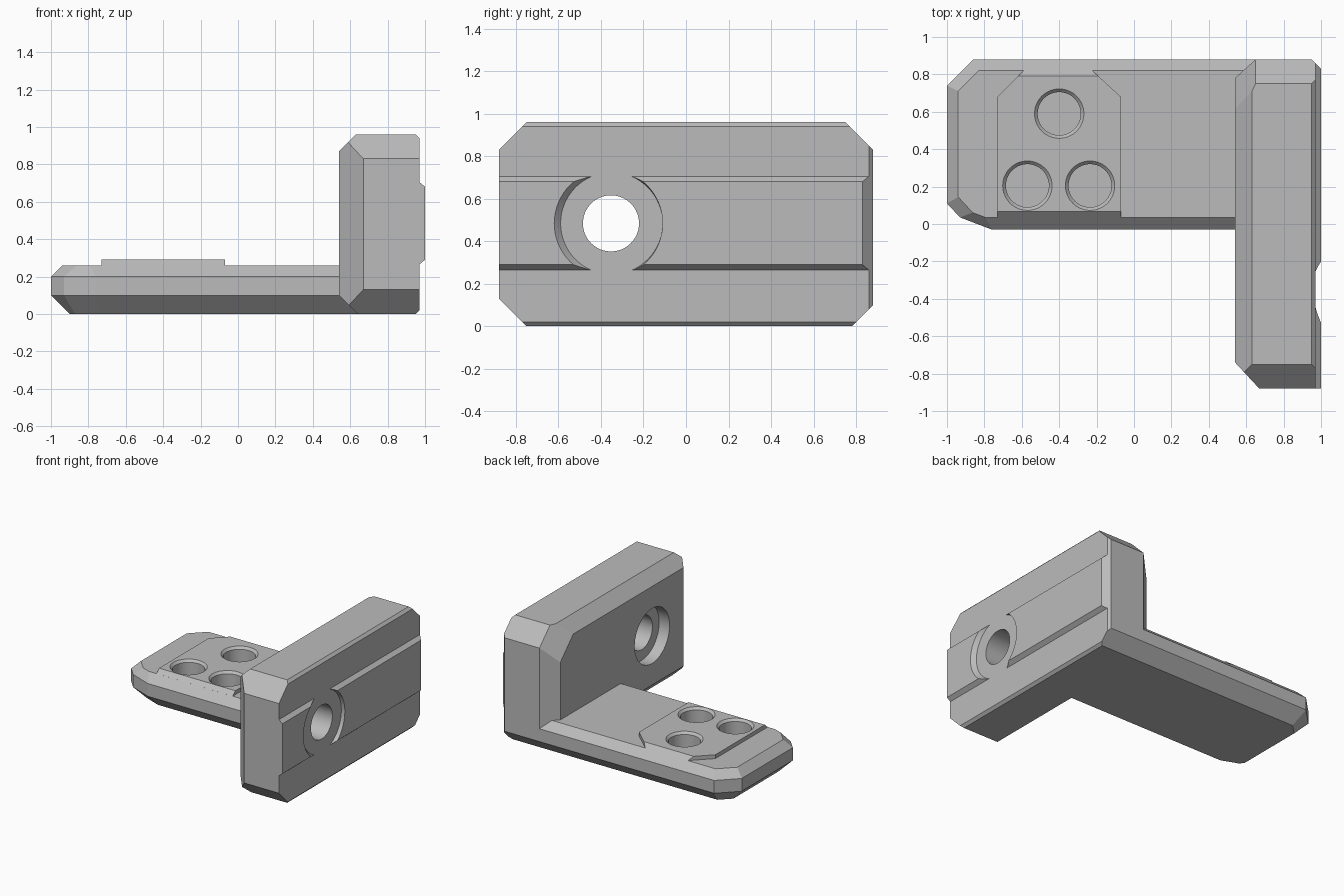
import bpy
import bmesh
import math
from mathutils import Vector

if "Cube" in bpy.data.objects:
    bpy.data.objects.remove(bpy.data.objects["Cube"], do_unlink=True)

grey = bpy.data.materials.new("plain grey")
grey.use_nodes = True
GREY = (0.5, 0.5, 0.5, 1.0)
grey.diffuse_color = GREY
grey.node_tree.nodes["Principled BSDF"].inputs["Base Color"].default_value = GREY


def add_object(name, bm):
    bmesh.ops.recalc_face_normals(bm, faces=bm.faces)
    mesh = bpy.data.meshes.new(name)
    bm.to_mesh(mesh)
    bm.free()
    mesh.materials.append(grey)
    obj = bpy.data.objects.new(name, mesh)
    bpy.context.collection.objects.link(obj)
    return obj


def chamfered_block(name, low, high, edges, corners=()):
    """Box trimmed by edge chamfers (plane, a1, b1, a2, b2) and corner planes (point, normal)."""
    low, high = Vector(low), Vector(high)
    middle = (low + high) / 2
    bm = bmesh.new()
    bmesh.ops.create_cube(bm, size=1)
    for v in bm.verts:
        v.co = middle + v.co * (high - low)
    planes = [(Vector(p), Vector(n)) for p, n in corners]
    for axes, a1, b1, a2, b2 in edges:
        i, j = ("xyz".index(c) for c in axes)
        point, normal = middle.copy(), Vector((0, 0, 0))
        point[i], point[j] = a1, b1
        normal[i], normal[j] = b2 - b1, a1 - a2
        if normal.dot(point - middle) < 0:
            normal.negate()
        planes.append((point, normal))
    for point, normal in planes:
        bmesh.ops.bisect_plane(bm, geom=bm.verts[:] + bm.edges[:] + bm.faces[:], dist=1e-5,
                               plane_co=point, plane_no=normal.normalized(), clear_outer=True)
        rim = [e for e in bm.edges if e.is_boundary]
        if rim:
            bmesh.ops.holes_fill(bm, edges=rim, sides=0)
    return add_object(name, bm)


def round_cutter(name, rings, axis):
    """Lofted circles; each ring is (centre, radius), all facing along the axis."""
    bm = bmesh.new()
    loops = []
    steps = 64
    for centre, radius in rings:
        loop = []
        for k in range(steps):
            c, s = (f(math.tau * k / steps) * radius for f in (math.cos, math.sin))
            offset = Vector((0, c, s)) if axis == "x" else Vector((c, s, 0))
            loop.append(bm.verts.new(Vector(centre) + offset))
        loops.append(loop)
    for a, b in zip(loops, loops[1:]):
        for k in range(steps):
            n = (k + 1) % steps
            bm.faces.new((a[k], a[n], b[n], b[k]))
    bm.faces.new(loops[0])
    bm.faces.new(loops[-1])
    obj = add_object(name, bm)
    obj.hide_render = True
    return obj


def cut(cutter, *targets):
    for target in targets:
        mod = target.modifiers.new("cut", "BOOLEAN")
        mod.operation = "DIFFERENCE"
        mod.solver = "EXACT"
        mod.object = cutter
        bpy.context.view_layer.objects.active = target
        bpy.ops.object.modifier_apply(modifier=mod.name)
    bpy.data.objects.remove(cutter, do_unlink=True)


# Upright wall
upright = chamfered_block(
    "upright_wall", (0.54, -0.88, 0), (0.97, 0.88, 0.96),
    [("yz", -0.88, 0.83, -0.75, 0.96), ("yz", 0.75, 0.96, 0.88, 0.83),
     ("yz", 0.88, 0.1, 0.78, 0), ("yz", -0.88, 0.13, -0.75, 0),
     ("xz", 0.54, 0.87, 0.63, 0.96), ("xz", 0.54, 0.1, 0.64, 0),
     ("xz", 0.97, 0.94, 0.95, 0.96), ("xz", 0.97, 0.02, 0.95, 0),
     ("xy", 0.54, -0.74, 0.67, -0.88), ("xy", 0.54, 0.78, 0.65, 0.88),
     ("xy", 0.95, 0.88, 0.97, 0.86)],
    [((0.54, 0.62, 0.87), (-2, 1, 1))])

# Raised rail on the outer side of the wall
rail = chamfered_block(
    "outer_rail", (0.968, -0.88, 0.2), (1, 0.88, 0.8),
    [("xz", 0.97, 0.705, 1, 0.68), ("xz", 0.97, 0.265, 1, 0.29),
     ("xy", 0.97, 0.86, 1, 0.83)])

# Flat base plate
base = chamfered_block(
    "base_plate", (-1, -0.03, 0), (0.66, 0.88, 0.26),
    [("xz", -1, 0.1, -0.9, 0), ("xz", -1, 0.2, -0.94, 0.26),
     ("yz", -0.03, 0.2, 0.035, 0.26), ("yz", -0.03, 0.1, 0.07, 0),
     ("yz", 0.88, 0.2, 0.82, 0.26), ("yz", 0.88, 0.1, 0.78, 0),
     ("xy", -1, 0.74, -0.86, 0.88), ("xy", -1, 0.11, -0.93, 0.035),
     ("xy", -0.93, 0.035, -0.76, -0.03)],
    [((-1, 0.74, 0.2), (-1, 1, 1.5)), ((-1, 0.74, 0.1), (-1, 1, -1.41)),
     ((-1, 0.11, 0.2), (-0.75, -0.7, 1.15)), ((-1, 0.11, 0.1), (-0.75, -0.7, -1.03)),
     ((-0.76, -0.03, 0.2), (-0.65, -1.7, 1.47)), ((-0.76, -0.03, 0.1), (-0.65, -1.7, -1.82))])

# Raised pad on the base
pad = chamfered_block(
    "raised_pad", (-0.73, 0, 0.25), (-0.07, 0.85, 0.29),
    [("yz", -0.03, 0.2, 0.068, 0.29), ("yz", 0.88, 0.2, 0.79, 0.29),
     ("xy", -0.73, 0.68, -0.62, 0.79), ("xy", -0.19, 0.79, -0.07, 0.68)])

# Three round pockets with chamfered rims
for x, y in ((-0.4, 0.59), (-0.57, 0.205), (-0.235, 0.205)):
    rings = [((x, y, z), r) for z, r in ((0.16, 0.115), (0.272, 0.115), (0.29, 0.132), (0.4, 0.132))]
    cut(round_cutter("pocket_cutter", rings, "z"), pad, base)

# Bolt hole, inner counterbore and outer clearance through the rail
HY, HZ = -0.353, 0.484
cut(round_cutter("hole_cutter", [((x, HY, HZ), 0.132) for x in (0.4, 1.1)], "x"), upright)
cut(round_cutter("counterbore_cutter", [((x, HY, HZ), 0.215) for x in (0.4, 0.63)], "x"), upright)
cut(round_cutter("clearance_cutter", [((0.96, -0.35, HZ), 0.24), ((0.97, -0.35, HZ), 0.24),
                                      ((1.0, -0.365, HZ), 0.255), ((1.1, -0.365, HZ), 0.255)], "x"), rail)

# Smooth the round walls, keep the chamfers crisp
bpy.ops.object.select_all(action="DESELECT")
for part in (upright, rail, base, pad):
    part.select_set(True)
bpy.context.view_layer.objects.active = base
bpy.ops.object.shade_smooth_by_angle(angle=math.radians(12))
